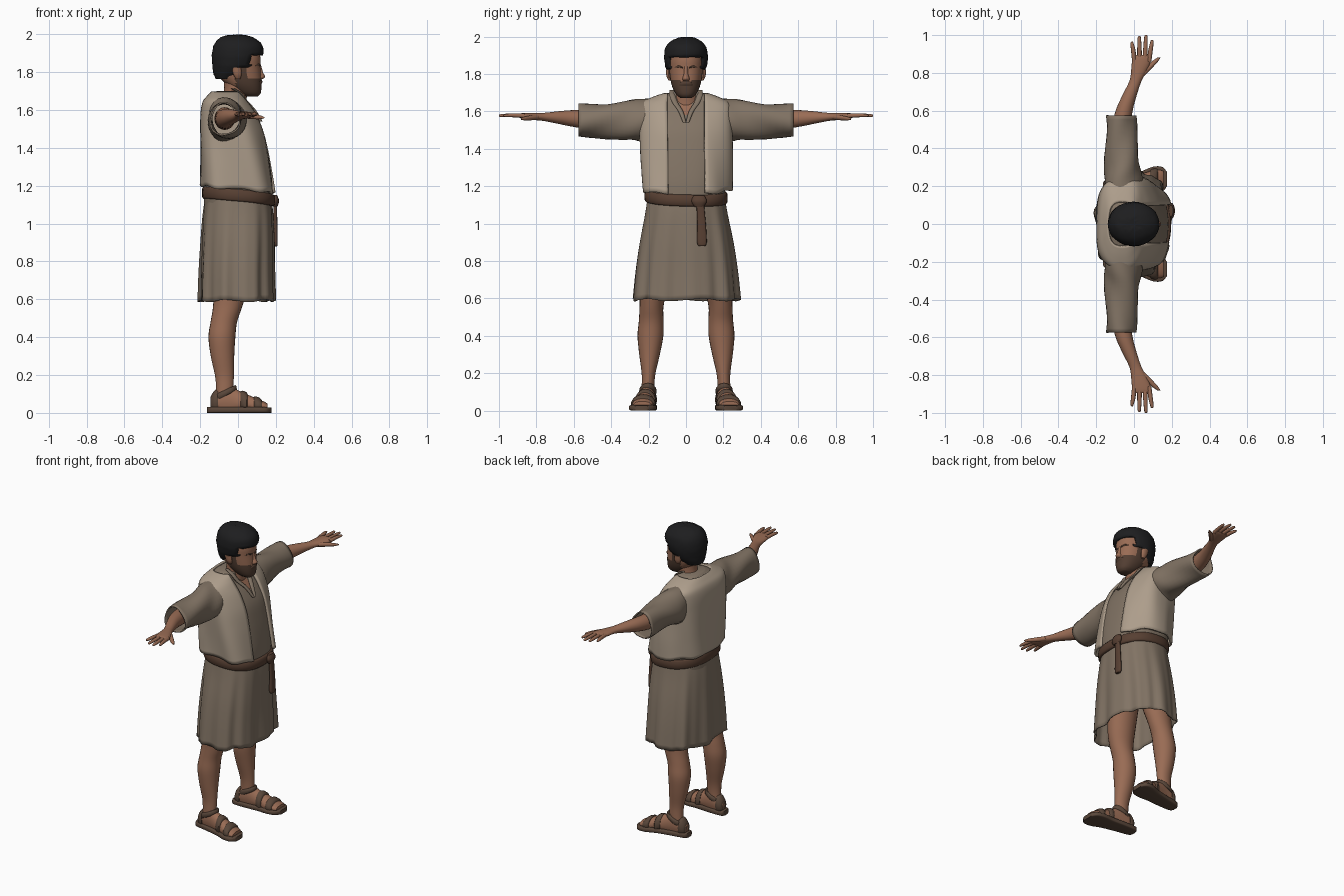
import bpy, bmesh, math, random
from mathutils import Vector

random.seed(4)


def material(name, rgb):
    m = bpy.data.materials.new(name)
    m.diffuse_color = (*rgb, 1)
    return m


SKIN = material("skin", (0.32, 0.15, 0.09))
HAIR = material("black hair", (0.013, 0.013, 0.014))
BEARD = material("brown beard", (0.085, 0.048, 0.032))
VEST = material("pale wool", (0.42, 0.34, 0.26))
TUNIC = material("taupe cloth", (0.225, 0.175, 0.13))
BELT = material("belt leather", (0.095, 0.05, 0.032))
SANDAL = material("sandal leather", (0.10, 0.062, 0.042))


def spline(keys, sub):
    """Smooth rows through the key rings."""
    rows, last = [], len(keys) - 1
    for i in range(last):
        a, b, c, d = (keys[max(0, min(last, j))] for j in (i - 1, i, i + 1, i + 2))
        for k in range(sub):
            t = k / sub
            rows.append([0.5 * (2 * q + (r - p) * t + (2 * p - 5 * q + 4 * r - s) * t * t
                         + (3 * q - p - 3 * r + s) * t ** 3) for p, q, r, s in zip(a, b, c, d)])
    return rows + [list(keys[-1])]


def loft(name, keys, mats, axis='z', n=28, sub=4, p=2, gap=0, caps=True, side=1,
         warp=None, rule=None, drop=None, thick=0, angle=50):
    """Skin rings (position, centre u, centre v, radius u, radius v) along an axis."""
    bm = bmesh.new()
    rings = []
    rows = spline(keys, sub)
    for ri, (t, u, v, ru, rv) in enumerate(rows):
        a0 = math.asin(min(0.97, (gap / rv)) ** (p / 2)) if gap else 0
        ring = []
        for i in range(n):
            a = a0 + (2 * math.pi - 2 * a0) * i / (n - 1 if gap else n)
            c, s = math.cos(a), math.sin(a)
            cu = math.copysign(abs(c) ** (2 / p), c) * ru
            cv = math.copysign(abs(s) ** (2 / p), s) * rv
            if axis == 'z':
                q = Vector((u + cu, v + cv, t))
            elif axis == 'y':
                q = Vector((u + cu, t, v + cv))
            else:
                q = Vector((t, u + cu, v + cv))
            if warp:
                q = warp(q, a, ri / (len(rows) - 1))
            q.y *= side
            ring.append(bm.verts.new(q))
        rings.append(ring)
    for r0, r1 in zip(rings, rings[1:]):
        for i in range(n - 1 if gap else n):
            j = (i + 1) % n
            bm.faces.new((r0[i], r0[j], r1[j], r1[i]))
    if caps and not gap:
        bm.faces.new(rings[0])
        bm.faces.new(rings[-1])
    if drop:
        bmesh.ops.delete(bm, geom=[f for f in bm.faces if drop(f.calc_center_median())], context='FACES')
    bmesh.ops.recalc_face_normals(bm, faces=bm.faces)
    # open shells have no inside, so point them away from their middle
    mid = sum((f.calc_center_median() for f in bm.faces), Vector()) / len(bm.faces)
    if sum((f.calc_center_median() - mid).dot(f.normal) * f.calc_area() for f in bm.faces) < 0:
        bmesh.ops.reverse_faces(bm, faces=bm.faces)
    if rule:
        for f in bm.faces:
            f.material_index = rule(f.calc_center_median())
    me = bpy.data.meshes.new(name)
    bm.to_mesh(me)
    bm.free()
    ob = bpy.data.objects.new(name, me)
    bpy.context.collection.objects.link(ob)
    for m in mats if isinstance(mats, list) else [mats]:
        me.materials.append(m)
    bpy.ops.object.select_all(action='DESELECT')
    ob.select_set(True)
    bpy.context.view_layer.objects.active = ob
    bpy.ops.object.shade_smooth_by_angle(angle=math.radians(angle))
    if thick:
        mod = ob.modifiers.new("thickness", 'SOLIDIFY')
        mod.thickness = thick
    return ob


# head: beard along the jaw and sideburns
def beard_rule(c):
    jaw = c.z < 1.765 - 0.25 * abs(c.y) * (abs(c.y) < 0.03) and c.x > -0.01
    sideburn = c.z < 1.85 and 0.0 < c.x < 0.05 and abs(c.y) > 0.05
    return 1 if jaw or sideburn else 0


loft("head", [(1.672, .07, 0, .035, .03), (1.69, .058, 0, .062, .052), (1.73, .035, 0, .089, .073),
              (1.78, .01, 0, .112, .085), (1.83, .004, 0, .114, .09), (1.88, 0, 0, .118, .092),
              (1.94, 0, 0, .1, .08), (1.975, 0, 0, .05, .04)], [SKIN, BEARD], n=40, p=2.2, rule=beard_rule)
loft("neck", [(1.58, -.04, 0, .085, .09), (1.65, -.025, 0, .07, .072), (1.70, -.012, 0, .062, .06),
              (1.77, -.01, 0, .065, .06)], SKIN)
loft("nose", [(1.762, .112, 0, .014, .017), (1.775, .118, 0, .025, .02), (1.80, .112, 0, .02, .013),
              (1.84, .108, 0, .013, .011)], SKIN, n=12)
loft("moustache", [(1.735, .112, 0, .011, .036), (1.75, .113, 0, .016, .034), (1.763, .112, 0, .012, .022)],
     BEARD, n=16)
for s, label in ((1, "left"), (-1, "right")):
    loft(label + "_ear", [(1.765, .0, .086, .012, .008), (1.79, -.003, .093, .022, .012),
                          (1.825, -.008, .095, .024, .013)], SKIN, n=12, side=s)
    loft(label + "_eyebrow", [(.015, .115, 1.833, .006, .004), (.04, .107, 1.84, .006, .006),
                              (.062, .087, 1.836, .006, .004)], BEARD, axis='y', n=8, side=s)


# hair cap cut away around the face
def tousle(q, a, f):
    k = 1 + 0.03 * (random.random() - 0.5)
    return Vector((q.x * k, q.y * k, q.z + 0.004 * (random.random() - 0.5)))


loft("hair", [(1.765, -.06, 0, .058, .065), (1.80, -.03, 0, .1, .092), (1.84, -.012, 0, .123, .11),
              (1.89, -.003, 0, .136, .117), (1.94, 0, 0, .13, .11), (1.975, -.005, 0, .1, .082),
              (1.993, -.008, 0, .058, .045), (1.997, -.008, 0, .02, .02)], HAIR, n=32, sub=3, warp=tousle,
     drop=lambda c: (c.z < 1.895 and c.x > .062) or (c.z < 1.83 and c.x > .0), thick=.018)

# tunic body with an open neck slit
body = [(1.10, 0, 0, .18, .2), (1.2, 0, 0, .182, .212), (1.3, -.007, 0, .178, .225), (1.4, -.017, 0, .17, .23),
        (1.5, -.03, 0, .158, .23), (1.58, -.05, 0, .135, .227), (1.64, -.065, 0, .105, .205),
        (1.675, -.06, 0, .085, .145), (1.70, -.045, 0, .068, .085)]
loft("tunic_body", body, [TUNIC, SKIN], n=72, sub=5, p=2.5,
     rule=lambda c: int(c.x > 0 and c.z > 1.56 and abs(c.y) < .012 + .3 * (c.z - 1.56)))
for s, label in ((1, "left"), (-1, "right")):
    loft(label + "_collar_edge", [(1.54, .121, .008, .008, .009), (1.6, .083, .028, .012, .014),
                                  (1.65, .038, .06, .012, .016), (1.69, .01, .074, .012, .016),
                                  (1.715, -.03, .076, .012, .012)], TUNIC, n=10, side=s)


# open sleeveless vest, with a hem that dips at the front
def vest_hem(q, a, f):
    w = (1 - f) ** 3
    q.z += w * (-.02 * math.cos(a) + .006 * math.sin(7 * a))
    k = .012 * math.sin(5 * a + 4 * f) * (1 - f)
    return q + Vector((.5 * k * math.cos(a), k * math.sin(a), 0))


vest = [(1.18, 0, 0, .2, .238), (1.3, -.01, 0, .19, .243), (1.4, -.02, 0, .182, .245), (1.5, -.033, 0, .17, .246),
        (1.59, -.052, 0, .147, .246), (1.645, -.066, 0, .12, .236), (1.676, -.066, 0, .096, .18),
        (1.698, -.06, 0, .08, .118)]
loft("vest", vest, VEST, n=61, p=2.7, gap=.1, warp=vest_hem, thick=.014)


# pleated skirt
def pleats(q, a, f):
    w = 1 - f
    k = w * (.009 * math.sin(9 * a) + .005 * math.sin(17 * a + 1))
    q.z += w ** 6 * .007 * math.sin(6 * a)
    return q + Vector((k * math.cos(a), k * math.sin(a), 0))


loft("skirt", [(.592, -.005, 0, .198, .282), (.75, -.005, 0, .195, .268), (.9, -.002, 0, .192, .248),
               (1.05, 0, 0, .185, .22), (1.15, 0, 0, .172, .205)], TUNIC, n=90, p=2.4, caps=False,
     warp=pleats, thick=.006)


# belt with knot and hanging end
def belt_tilt(q, a, f):
    q.z -= .02 * math.cos(a) + .006 * math.sin(a)
    return q


loft("belt", [(1.112, 0, 0, .182, .211), (1.12, .003, 0, .192, .221), (1.165, .003, 0, .192, .221),
              (1.175, 0, 0, .182, .211)], BELT, n=48, sub=2, p=2.4, warp=belt_tilt)
loft("belt_knot", [(1.09, .197, .07, .012, .025), (1.12, .197, .07, .02, .042), (1.15, .195, .07, .012, .03)],
     BELT, n=14)
loft("belt_end", [(.88, .198, .085, .009, .016), (.9, .198, .085, .012, .026), (1.0, .198, .083, .01, .023),
                  (1.12, .196, .075, .01, .02)], BELT, n=12, p=3)


# limbs and footwear on each side
def wrinkle(q, a, f):
    k = .006 * math.sin(3 * a + 9 * f)
    return q + Vector((k * math.cos(a), 0, k * math.sin(a)))


def grounded(q, a, f):
    q.z = max(q.z, .028)
    return q


foot = [(-.145, .197, .05, .022, .03), (-.11, .2, .06, .036, .06), (-.05, .205, .065, .04, .075),
        (.02, .215, .05, .045, .06), (.09, .226, .04, .054, .04), (.135, .232, .036, .054, .025),
        (.155, .234, .034, .046, .016)]


def foot_at(x):
    rows = spline(foot, 12)
    return min(rows, key=lambda r: abs(r[0] - x))


for s, label in ((1, "left"), (-1, "right")):
    loft(label + "_sleeve", [(.17, -.06, 1.55, .095, .125), (.25, -.06, 1.55, .1, .113), (.33, -.062, 1.55, .092, .102),
                             (.45, -.066, 1.55, .082, .092), (.575, -.07, 1.55, .08, .088)],
         TUNIC, axis='y', caps=False, side=s, warp=wrinkle, thick=.008)
    loft(label + "_arm", [(.3, -.07, 1.555, .055, .06), (.5, -.068, 1.555, .05, .052), (.6, -.052, 1.562, .045, .045),
                          (.68, -.024, 1.567, .038, .034), (.75, .005, 1.57, .032, .023), (.79, .02, 1.572, .037, .02),
                          (.84, .034, 1.574, .047, .018), (.88, .042, 1.576, .05, .014), (.895, .043, 1.577, .045, .008)],
         SKIN, axis='y', n=20, side=s)
    for i, (x0, x1, tip) in enumerate(((.002, -.01, .965), (.03, .028, .995), (.057, .063, 1.0), (.08, .095, .975))):
        loft(f"{label}_finger_{i + 1}", [(.86, x0, 1.576, .012, .012), (.92, (x0 + x1) / 2, 1.579, .012, .011),
                                        (tip - .012, x1, 1.578, .009, .008), (tip, x1, 1.577, .004, .004)],
             SKIN, axis='y', n=10, sub=3, side=s)
    loft(label + "_thumb", [(.785, .035, 1.57, .022, .014), (.825, .075, 1.566, .02, .014),
                            (.86, .11, 1.562, .017, .011), (.882, .133, 1.56, .007, .005)],
         SKIN, axis='y', n=10, side=s)
    loft(label + "_leg", [(.06, -.075, .203, .045, .036), (.13, -.07, .203, .046, .034), (.2, -.072, .2, .05, .037),
                          (.3, -.082, .195, .062, .055), (.4, -.085, .19, .071, .069), (.48, -.075, .186, .07, .066),
                          (.56, -.055, .184, .077, .064), (.66, -.04, .17, .09, .075), (.9, -.02, .12, .11, .09)],
         SKIN, n=24, side=s)
    loft(label + "_foot", foot, SKIN, axis='x', n=24, side=s, warp=grounded)
    loft(label + "_sole", [(-.163, .196, .016, .022, .016), (-.145, .197, .016, .04, .016), (-.06, .205, .016, .05, .016),
                           (.03, .218, .016, .058, .016), (.1, .23, .016, .073, .016), (.15, .236, .015, .066, .015),
                           (.176, .238, .014, .035, .014)], SANDAL, axis='x', n=24, p=5, side=s)
    # straps hug the foot
    for name, xa, xb in (("toe_strap", .085, .125), ("instep_strap", .015, .05), ("heel_strap", -.15, -.105)):
        band = []
        for k in range(5):
            t, u, v, ru, rv = foot_at(xa + (xb - xa) * k / 4)
            g = .003 if k in (0, 4) else .01
            band.append((t, u, v, ru + g, rv + g))
        loft(f"{label}_{name}", band, SANDAL, axis='x', n=24, sub=1, side=s, warp=grounded)

    # ankle strap drops towards the heel
    def ankle_tilt(q, a, f):
        q.z += .025 * math.cos(a)
        return q
    loft(label + "_ankle_strap", [(.09, -.066, .204, .054, .042), (.098, -.066, .204, .06, .047),
                                  (.115, -.067, .204, .059, .045), (.122, -.067, .204, .053, .039)],
         SANDAL, n=24, sub=1, side=s, warp=ankle_tilt)
